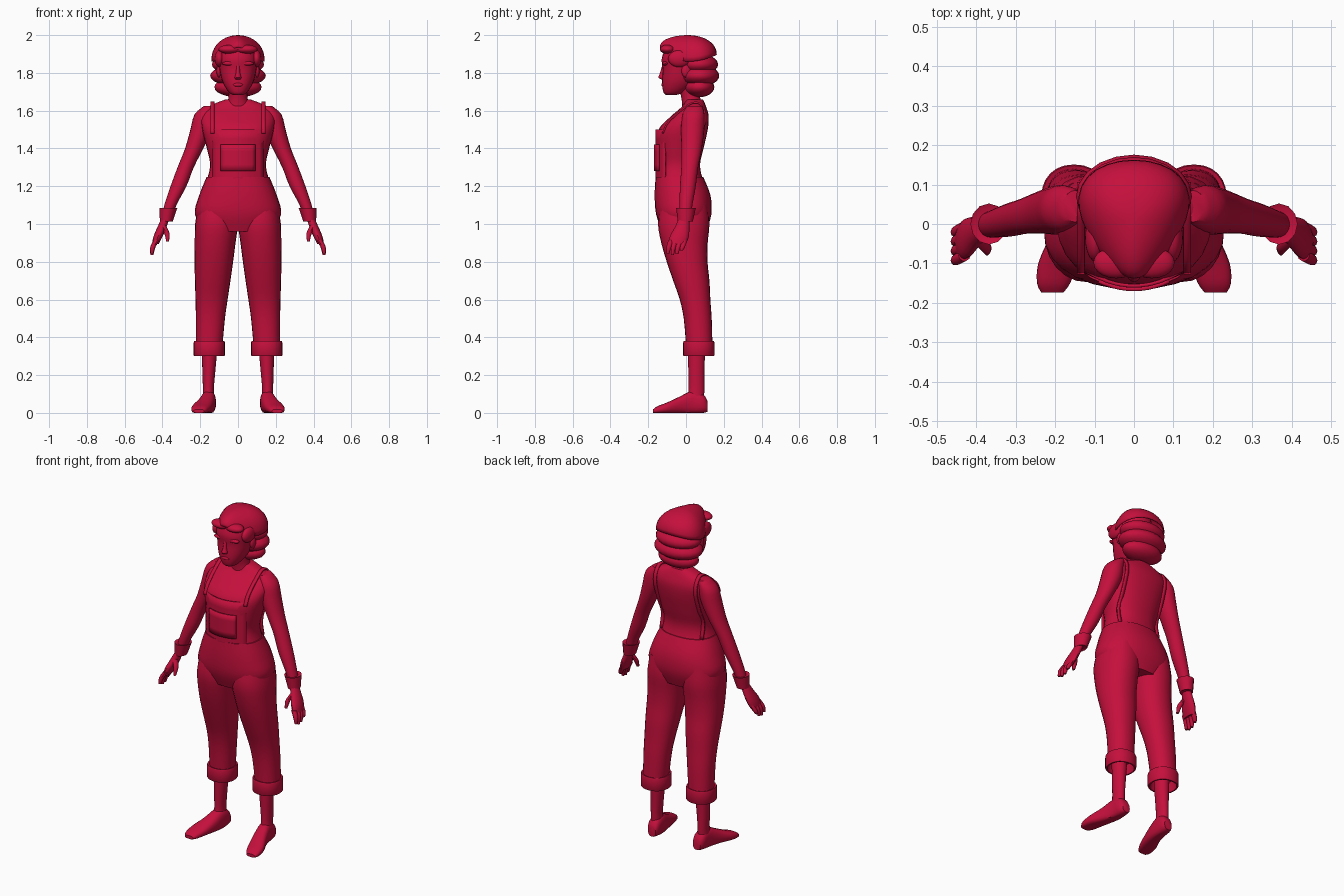
import bpy, bmesh, math
from mathutils import Vector

RED = bpy.data.materials.new("crimson")
RED.diffuse_color = (0.56, 0.005, 0.045, 1)


def finish(name, bm, mirror=False, thick=0, angle=40):
    bmesh.ops.recalc_face_normals(bm, faces=bm.faces)
    me = bpy.data.meshes.new(name)
    bm.to_mesh(me)
    bm.free()
    me.materials.append(RED)
    ob = bpy.data.objects.new(name, me)
    bpy.context.collection.objects.link(ob)
    bpy.ops.object.select_all(action='DESELECT')
    ob.select_set(True)
    bpy.context.view_layer.objects.active = ob
    bpy.ops.object.shade_smooth_by_angle(angle=math.radians(angle))
    if thick:
        mod = ob.modifiers.new("thickness", 'SOLIDIFY')
        mod.thickness, mod.offset = thick, 0
    if mirror:
        ob.modifiers.new("mirror", 'MIRROR')
    return ob


def spline(rows, steps):
    """Catmull-Rom through rows of numbers."""
    rows = [Vector(r) for r in rows]
    out = []
    for i in range(len(rows) - 1):
        b, c = rows[i], rows[i + 1]
        a = rows[i - 1] if i else b
        d = rows[i + 2] if i + 2 < len(rows) else c
        for k in range(steps):
            t = k / steps
            out.append(b + (c - a) * (t / 2) + (a * 2 - b * 5 + c * 4 - d) * (t * t / 2)
                       + (b * 3 - a - c * 3 + d) * (t ** 3 / 2))
    return out + [rows[-1]]


def loft(name, rings, n=20, steps=3, power=2.0, axis='z', mirror=False, caps=True, floor=None):
    """Skin rings of (x, y, z, radius a, radius b)."""
    bm = bmesh.new()
    loops = []
    for x, y, z, ra, rb in spline(rings, steps):
        loop = []
        for i in range(n):
            a = math.tau * i / n
            c, s = math.cos(a), math.sin(a)
            u = ra * math.copysign(abs(c) ** (2 / power), c)
            v = rb * math.copysign(abs(s) ** (2 / power), s)
            p = Vector((x + u, y + v, z) if axis == 'z' else (x + u, y, z + v))
            if floor is not None:
                p.z = max(p.z, floor)
            loop.append(bm.verts.new(p))
        loops.append(loop)
    for p, q in zip(loops, loops[1:]):
        for i in range(n):
            j = (i + 1) % n
            bm.faces.new((p[i], p[j], q[j], q[i]))
    if caps:
        bm.faces.new(loops[0])
        bm.faces.new(loops[-1])
    return finish(name, bm, mirror)


def blob(name, loc, size, mirror=False):
    bm = bmesh.new()
    bmesh.ops.create_uvsphere(bm, u_segments=20, v_segments=12, radius=1)
    for v in bm.verts:
        v.co = Vector(a * b + c for a, b, c in zip(v.co, size, loc))
    return finish(name, bm, mirror)


def sheet(name, f, nu, nv, thick, mirror=False):
    """Grid of points f(u, v) with thickness."""
    bm = bmesh.new()
    g = [[bm.verts.new(f(i / nu, j / nv)) for j in range(nv + 1)] for i in range(nu + 1)]
    for i in range(nu):
        for j in range(nv):
            bm.faces.new((g[i][j], g[i + 1][j], g[i + 1][j + 1], g[i][j + 1]))
    return finish(name, bm, mirror, thick)


# Torso and trouser seat
P = 2.3
TORSO = [(0, -.01, .96, .16, .11), (0, -.012, 1.05, .222, .14), (0, -.018, 1.15, .2, .142),
         (0, -.035, 1.25, .16, .12), (0, -.035, 1.32, .148, .11), (0, -.03, 1.4, .165, .123),
         (0, -.015, 1.5, .19, .13), (0, .02, 1.57, .195, .1), (0, .042, 1.62, .16, .065),
         (0, .045, 1.66, .065, .045)]
loft("torso", TORSO, 28, 4, P)
loft("trouser_seat", [(x, y, z, a + .006, b + .006) for x, y, z, a, b in TORSO[:4]], 28, 4, P)
FINE = spline(TORSO, 12)


def skin(x, z, side):
    r = min(FINE, key=lambda q: abs(q[2] - z))
    return r[1] + side * r[4] * max(0, 1 - (abs(x) / r[3]) ** P) ** (1 / P)


# Bib and pocket
def panel(w, z0, z1, off):
    def f(u, v):
        x = w * (2 * u - 1)
        return (x, -.157 - off + 2.6 * x * x, z0 + (z1 - z0) * v)
    return f


sheet("bib", panel(.135, 1.2, 1.5, 0), 12, 6, .009)
sheet("bib_pocket", panel(.09, 1.28, 1.42, .009), 10, 4, .009)

# Shoulder straps, from bib over the shoulder to the back waist
line = [(skin(.135, z, -1) - .005, z) for z in (1.48, 1.53, 1.57, 1.6)]
line += [(.02, 1.635), (.045, 1.643), (.07, 1.638)]
line += [(skin(.135, z, 1) + .005, z) for z in (1.6, 1.55, 1.5, 1.42, 1.34, 1.25)]
path = spline(line, 3)
sheet("shoulder_strap", lambda u, v: (.125 + .02 * v, *path[round(u * (len(path) - 1))]),
      len(path) - 1, 1, .009, True)

# Trouser legs with turned-up hems
loft("trouser_leg", [(.11, -.01, 1.1, .1, .125), (.114, -.012, 1.0, .113, .136),
                     (.121, -.008, .9, .108, .123), (.128, .006, .8, .102, .108),
                     (.134, .028, .7, .094, .096), (.14, .048, .6, .085, .081),
                     (.146, .062, .5, .077, .074), (.152, .07, .36, .07, .07)], 24, 3, 2.2, mirror=True)
loft("trouser_hem", [(.152, .068, z, r, r) for z, r in
                     ((.375, .066), (.38, .08), (.372, .083), (.305, .083), (.3, .08), (.3, .072), (.36, .066))],
     24, 1, 2.2, mirror=True)

# Shins and shoes
loft("shin", [(.152, .055, .38, .042, .047), (.152, .055, .3, .039, .045), (.155, .055, .2, .033, .042),
              (.157, .055, .12, .029, .042), (.156, .05, .06, .033, .045)], mirror=True)
loft("shoe", [(.15, .113, .035, .025, .03), (.153, .09, .05, .036, .05), (.156, .035, .055, .038, .062),
              (.17, -.03, .042, .044, .046), (.193, -.1, .026, .05, .029), (.204, -.15, .016, .042, .02),
              (.207, -.174, .009, .028, .01)], 20, 3, 2.5, 'y', True, floor=0)

# Arms and sleeve cuffs
loft("arm", [(.15, .045, 1.625, .03, .04), (.178, .04, 1.58, .052, .058), (.195, .035, 1.5, .057, .062),
             (.232, .03, 1.4, .048, .054), (.277, .02, 1.3, .043, .045), (.315, .01, 1.2, .042, .042),
             (.358, 0, 1.1, .032, .034), (.378, -.003, 1.03, .027, .03)], mirror=True)
loft("sleeve_cuff", [(.378, -.004, 1.015, .028, .03), (.38, -.004, 1.012, .034, .04),
                     (.368, 0, 1.085, .047, .052), (.368, 0, 1.08, .036, .04)], 12, 1, mirror=True)

# Hands
loft("palm", [(.38, -.008, 1.04, .02, .026), (.402, -.02, .985, .024, .038), (.423, -.035, .935, .024, .05),
              (.437, -.045, .895, .018, .046)], 16, mirror=True)
for i, tip in enumerate((.845, .835, .84, .86)):
    y = -.08 + .024 * i
    loft("finger", [(.43, y, .915, .015, .014), (.45, y - .01, .88, .014, .014),
                    (.456, y - .016, tip, .008, .008)], 10, 3, mirror=True)
loft("thumb", [(.398, -.035, .995, .014, .018), (.376, -.058, .95, .014, .015),
               (.373, -.072, .908, .007, .008)], 10, mirror=True)

# Neck, head and face
loft("neck", [(0, .035, 1.62, .065, .055), (0, .025, 1.67, .05, .05), (0, .005, 1.76, .05, .052)])
loft("head", [(0, -.08, 1.683, .026, .026), (0, -.066, 1.695, .046, .052), (0, -.048, 1.725, .068, .077),
              (0, -.032, 1.765, .086, .094), (0, -.022, 1.82, .098, .102), (0, -.012, 1.88, .104, .116),
              (0, 0, 1.95, .085, .1)], 24, 4, 2.2)
loft("nose", [(0, -.122, 1.765, .012, .008), (0, -.127, 1.776, .018, .02), (0, -.124, 1.8, .011, .014),
              (0, -.118, 1.845, .009, .007)], 10)
blob("lips", (0, -.12, 1.737), (.026, .011, .011))
blob("chin", (0, -.096, 1.702), (.03, .022, .02))
blob("brow", (.042, -.109, 1.85), (.042, .016, .012), True)
blob("ear", (.1, .0, 1.81), (.014, .024, .034), True)

# Hair: front sweep and stacked rolls at the back
blob("front_hair", (.045, -.098, 1.925), (.058, .04, .024), True)
blob("side_hair", (.098, -.035, 1.875), (.026, .06, .045), True)
for z, w, d, h in ((1.845, .138, .1, .055), (1.785, .147, .106, .058), (1.725, .125, .08, .054)):
    blob("hair_roll", (0, .07, z), (w, d, h))


# Headscarf: egg-shaped dome, low at the sides
def scarf(u, v):
    a = math.tau * u
    c, s = math.cos(a), math.sin(a)
    hem = 1.86 + (.075 if c > 0 else .035) * c * c
    r = math.sin(v * math.pi / 2)
    lift = math.cos(v * math.pi / 2) ** .9
    return (s * (.13 - .05 * c) * r, .012 - .148 * c * r, hem + (1.997 - hem) * lift)


ob = sheet("headscarf", scarf, 32, 10, .006)
bm = bmesh.new()
bm.from_mesh(ob.data)
bmesh.ops.remove_doubles(bm, verts=bm.verts, dist=.0005)
bm.to_mesh(ob.data)
bm.free()
